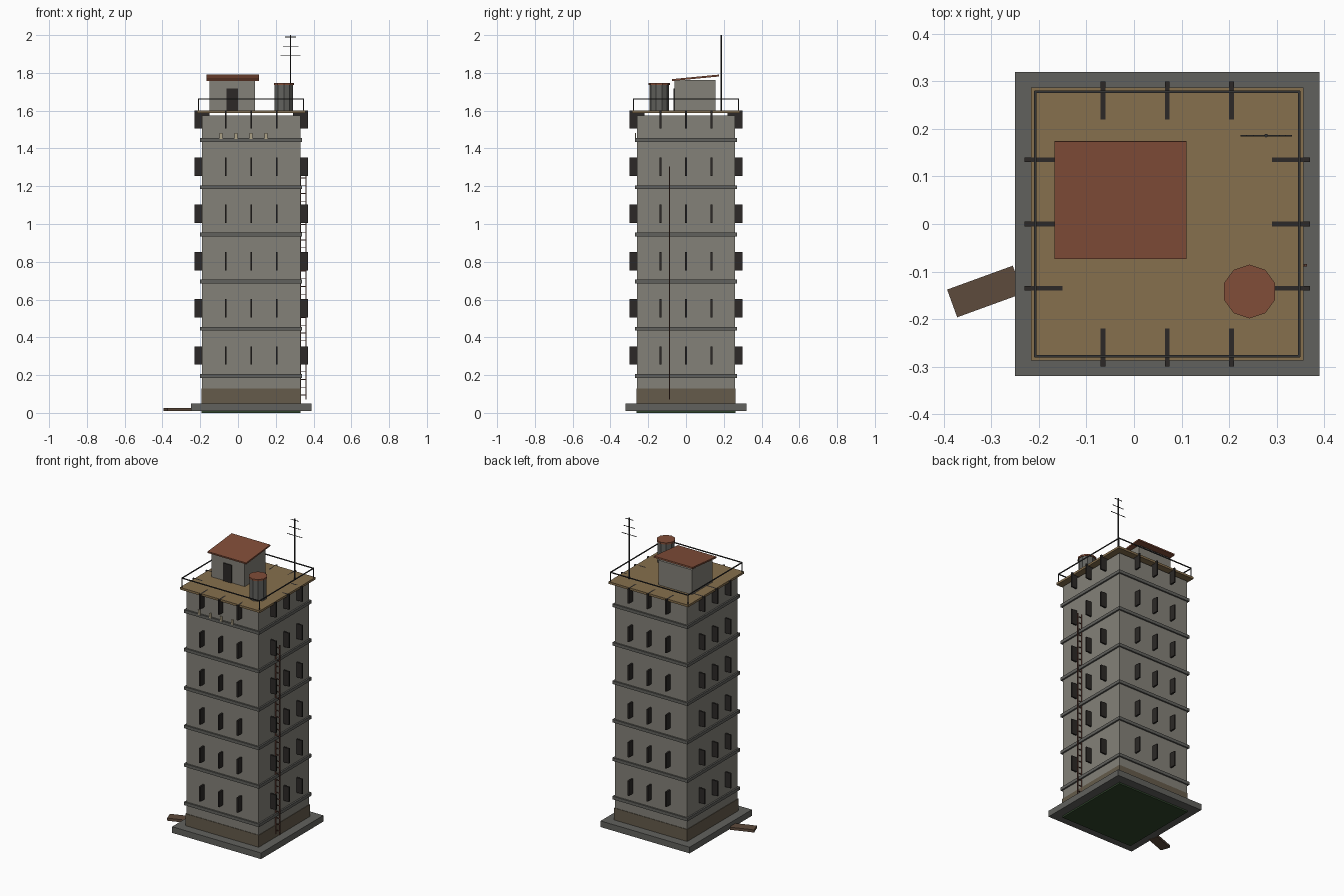
import bpy, math

CX = 0.07          # tower axis in x (tower stands off centre because of the plank)
HALF = 0.26        # half width of the tower body


def mat(name, r, g, b):
    m = bpy.data.materials.new(name)
    m.diffuse_color = (r, g, b, 1)
    return m


WALL = mat("concrete", 0.23, 0.22, 0.19)
TRIM = mat("dark_concrete", 0.12, 0.12, 0.11)
DIRT = mat("dirt", 0.13, 0.105, 0.07)
DARK = mat("dark_opening", 0.025, 0.022, 0.02)
ROOF = mat("tan_roof", 0.24, 0.16, 0.075)
RUST = mat("rust", 0.22, 0.075, 0.04)
LADDER = mat("ladder_rust", 0.12, 0.05, 0.035)
METAL = mat("dark_metal", 0.035, 0.035, 0.035)
WOOD = mat("wood", 0.11, 0.07, 0.045)
MOSS = mat("moss", 0.03, 0.06, 0.025)
PALE = mat("pale_cloth", 0.42, 0.36, 0.24)


def box(name, x0, x1, y0, y1, z0, z1, m, rot=(0, 0, 0)):
    bpy.ops.mesh.primitive_cube_add(
        size=1, location=((x0 + x1) / 2, (y0 + y1) / 2, (z0 + z1) / 2))
    o = bpy.context.object
    o.name = name
    o.scale = (x1 - x0, y1 - y0, z1 - z0)
    o.rotation_euler = rot
    o.data.materials.append(m)
    return o


def square(name, h, z0, z1, m):
    return box(name, CX - h, CX + h, -h, h, z0, z1, m)


def cyl(name, x, y, z0, z1, r, n, m):
    bpy.ops.mesh.primitive_cylinder_add(
        vertices=n, radius=r, depth=z1 - z0, location=(x, y, (z0 + z1) / 2))
    o = bpy.context.object
    o.name = name
    o.data.materials.append(m)
    return o


# ground patch, footing, plinth and tower body
square("ground_patch", 0.262, 0.0, 0.03, MOSS)
square("footing", 0.32, 0.01, 0.05, TRIM)
square("plinth", 0.263, 0.05, 0.128, DIRT)
square("tower_body", HALF, 0.04, 1.575, WALL)

# storey bands and window fins on all four faces
for f in range(6):
    z = 0.25 * f
    square("storey_band", 0.27, z + 0.185, z + 0.205, TRIM)
    for s in (-1, 1):
        for k in (-0.135, 0, 0.135):
            c = s * HALF
            box("window_fin", CX + k - 0.005, CX + k + 0.005,
                c - 0.04, c + 0.04, z + 0.255, z + 0.352, DARK)
            box("window_fin", CX + c - 0.04, CX + c + 0.04,
                k - 0.005, k + 0.005, z + 0.255, z + 0.352, DARK)

# pale tags on the front below the roof
for x in (-0.09, -0.011, 0.068, 0.147):
    box("wall_tag", x - 0.008, x + 0.008, -0.271, -0.266, 1.45, 1.482, PALE)

# roof deck
square("roof_deck", 0.287, 1.588, 1.602, ROOF)

# railing
R = 0.278
for s in (-1, 1):
    box("rail", CX - R, CX + R, s * R - 0.0025, s * R + 0.0025, 1.658, 1.664, METAL)
    box("rail", CX + s * R - 0.0025, CX + s * R + 0.0025, -R, R, 1.658, 1.664, METAL)
    for t in (-1, 1):
        cyl("rail_post", CX + s * R, t * R, 1.6, 1.664, 0.003, 6, METAL)

# roof hut with sloping roof and door
box("hut_walls", -0.15, 0.09, -0.06, 0.155, 1.602, 1.763, WALL)
box("hut_roof", -0.167, 0.11, -0.074, 0.175, 1.769, 1.779, RUST, (math.radians(5.5), 0, 0))
box("hut_door", -0.06, 0.0, -0.066, -0.056, 1.602, 1.718, DARK)

# water tank
cyl("tank", 0.243, -0.142, 1.602, 1.738, 0.052, 10, TRIM)
cyl("tank_lid", 0.243, -0.142, 1.735, 1.746, 0.0565, 10, RUST)

# antenna
cyl("antenna_mast", 0.278, 0.186, 1.6, 2.0, 0.004, 6, METAL)
for z, h in ((1.89, 0.054), (1.94, 0.041), (1.99, 0.028)):
    box("antenna_bar", 0.278 - h, 0.278 + h, 0.1845, 0.1875, z - 0.0015, z + 0.0015, METAL)

# ladder on the right side, rails one in front of the other
for x in (0.332, 0.361):
    box("ladder_rail", x - 0.0025, x + 0.0025, -0.0895, -0.0845, 0.07, 1.305, LADDER)
for i in range(30):
    z = 0.095 + i * 0.041
    box("ladder_rung", 0.332, 0.361, -0.089, -0.085, z - 0.002, z + 0.002, LADDER)

# entrance plank
box("plank", -0.387, -0.24, -0.173, -0.111, 0.009, 0.026, WOOD, (0, 0, math.radians(20)))
